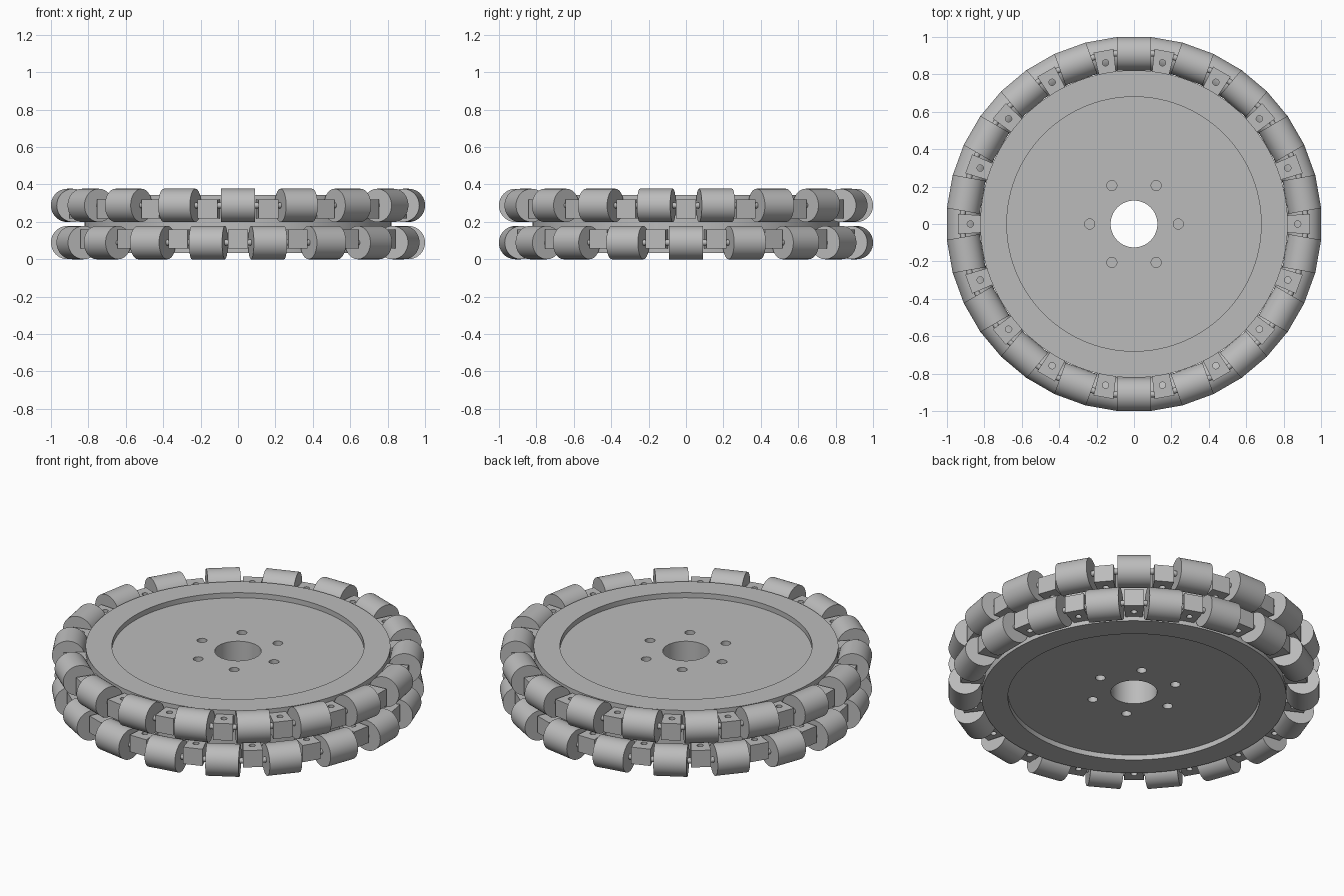
import bpy
import bmesh
import math
from mathutils import Matrix, Vector

COUNT = 18                      # rollers per row
MID_Z = 0.1885                  # height of the wheel's middle plane
ROLLER_R, ROLLER_LEN = 0.089, 0.18
RING_R = 0.911                  # radius of the roller axes

cube = bpy.data.objects.get("Cube")
if cube:
    bpy.data.objects.remove(cube, do_unlink=True)

grey = bpy.data.materials.new("grey")
grey.use_nodes = True
colour = (0.5, 0.5, 0.5, 1)
grey.diffuse_color = colour
grey.node_tree.nodes["Principled BSDF"].inputs["Base Color"].default_value = colour


def make_object(name, bm):
    bmesh.ops.recalc_face_normals(bm, faces=bm.faces[:])
    mesh = bpy.data.meshes.new(name)
    bm.to_mesh(mesh)
    bm.free()
    mesh.materials.append(grey)
    obj = bpy.data.objects.new(name, mesh)
    bpy.context.collection.objects.link(obj)
    return obj


def add_cylinder(bm, radius, length, matrix, sides):
    bmesh.ops.create_cone(bm, cap_ends=True, segments=sides, radius1=radius,
                          radius2=radius, depth=length, matrix=matrix)


def cut(obj, cutter):
    """Subtract the cutter, bake the result and delete the cutter."""
    mod = obj.modifiers.new("holes", 'BOOLEAN')
    mod.operation, mod.solver, mod.object = 'DIFFERENCE', 'EXACT', cutter
    cutter.hide_render = True
    graph = bpy.context.evaluated_depsgraph_get()
    mesh = bpy.data.meshes.new_from_object(obj.evaluated_get(graph))
    obj.modifiers.clear()
    obj.data = mesh
    bpy.data.objects.remove(cutter, do_unlink=True)


def smooth(obj):
    bpy.ops.object.select_all(action='DESELECT')
    obj.select_set(True)
    bpy.context.view_layer.objects.active = obj
    bpy.ops.object.shade_smooth_by_angle(angle=math.radians(35))


# Wheel disc: turned profile with a shallow recess on both faces and a bore
upper = [(0.125, 0.125), (0.68, 0.125), (0.68, 0.155), (0.822, 0.155)]
profile = upper + [(r, -h) for r, h in reversed(upper)]
bm = bmesh.new()
verts = [bm.verts.new((r, 0, MID_Z + h)) for r, h in profile]
edges = [bm.edges.new((v, verts[(i + 1) % len(verts)])) for i, v in enumerate(verts)]
bmesh.ops.spin(bm, geom=verts + edges, cent=(0, 0, 0), axis=(0, 0, 1),
               angle=math.tau, steps=120, use_merge=True)
bmesh.ops.remove_doubles(bm, verts=bm.verts[:], dist=1e-5)
disc = make_object("wheel_disc", bm)

# Six blind bolt holes on each face
bm = bmesh.new()
for side in (-1, 1):
    for k in range(6):
        turn = Matrix.Rotation(k * math.tau / 6, 4, 'Z')
        place = Matrix.Translation((0.237, 0, MID_Z + side * 0.125))
        add_cylinder(bm, 0.027, 0.14, turn @ place, 24)
cut(disc, make_object("bolt_hole_cutter", bm))
smooth(disc)

# Master bracket: slightly flared block with a vertical screw hole
bm = bmesh.new()
outline = [(0.80, -0.045), (0.94, -0.054), (0.94, 0.054), (0.80, 0.045)]
base = bm.faces.new([bm.verts.new((x, y, -0.05)) for x, y in outline])
top = bmesh.ops.extrude_face_region(bm, geom=[base])["geom"]
bmesh.ops.translate(bm, vec=Vector((0, 0, 0.1)),
                    verts=[g for g in top if isinstance(g, bmesh.types.BMVert)])
bracket = make_object("bracket", bm)
bm = bmesh.new()
add_cylinder(bm, 0.017, 0.3, Matrix.Translation((0.875, 0, 0)), 20)
cut(bracket, make_object("screw_hole_cutter", bm))

# Two staggered rows of rollers, axles and brackets
step = math.tau / COUNT
along = Matrix.Rotation(math.pi / 2, 4, 'X')
for row, side, start in (("lower", -1, 0), ("upper", 1, step / 2)):
    axle_z = MID_Z + side * (MID_Z - ROLLER_R)
    block_z = MID_Z + side * 0.08
    rollers, axles, brackets = bmesh.new(), bmesh.new(), bmesh.new()
    for k in range(COUNT):
        turn = Matrix.Rotation(start + k * step, 4, 'Z')
        place = turn @ Matrix.Translation((RING_R, 0, axle_z)) @ along
        add_cylinder(rollers, ROLLER_R, ROLLER_LEN, place, 48)
        add_cylinder(axles, 0.016, 0.25, place, 16)
        copy = bracket.data.copy()
        half_turn = Matrix.Rotation(step / 2, 4, 'Z')
        copy.transform(turn @ half_turn @ Matrix.Translation((0, 0, block_z)))
        brackets.from_mesh(copy)
        bpy.data.meshes.remove(copy)
    for part, bm in (("rollers", rollers), ("axles", axles), ("brackets", brackets)):
        smooth(make_object(row + "_" + part, bm))

bpy.data.objects.remove(bracket, do_unlink=True)
